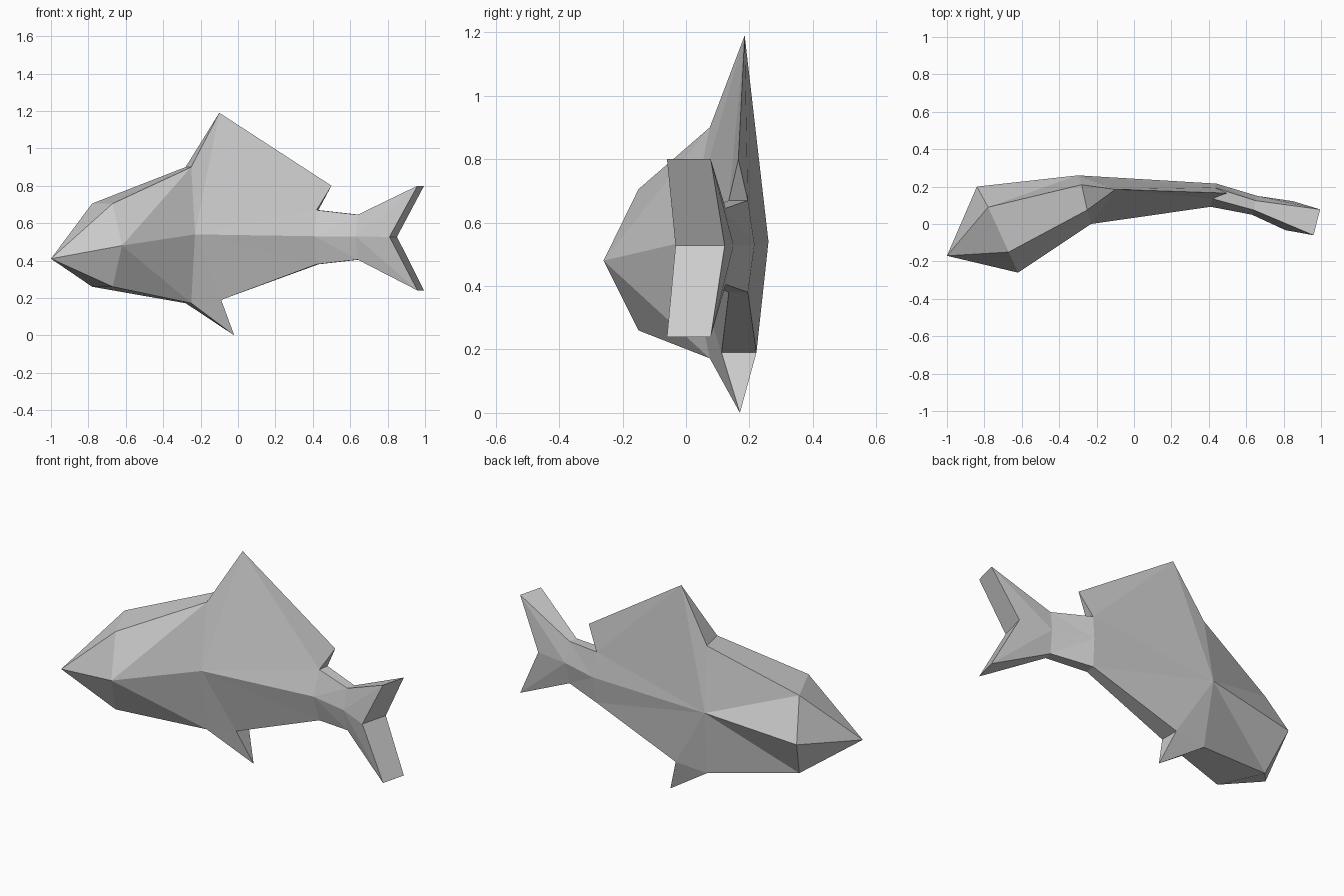
import bpy
import bmesh

cube = bpy.data.objects.get("Cube")
if cube:
    bpy.data.objects.remove(cube, do_unlink=True)

grey = bpy.data.materials.new("plain_grey")
grey.use_nodes = True
colour = (0.6, 0.6, 0.6, 1.0)
grey.diffuse_color = colour
grey.node_tree.nodes["Principled BSDF"].inputs["Base Color"].default_value = colour

bm = bmesh.new()


def point(x, y, z):
    return bm.verts.new((x, y, z))


def face(*verts):
    return bm.faces.new(verts)


def section(front_edge, front_mid, back_edge, back_mid, mid_z, top, bottom):
    """Six-sided cross-section: upper, middle and lower point on each flank."""
    return [
        [point(*front_edge, top), point(*front_mid, mid_z), point(*front_edge, bottom)],
        [point(*back_edge, top), point(*back_mid, mid_z), point(*back_edge, bottom)],
    ]


# Cross-sections from head to tail, following the sideways bend
cheek = section((-0.67, -0.15), (-0.62, -0.26), (-0.78, 0.09), (-0.84, 0.20), 0.48, 0.705, 0.26)
belly = section((-0.25, 0.075), (-0.23, 0.0), (-0.28, 0.21), (-0.30, 0.26), 0.54, 0.90, 0.172)
waist = section((0.42, 0.135), (0.41, 0.092), (0.43, 0.195), (0.44, 0.216), 0.53, 0.67, 0.38)
stalk = section((0.64, 0.075), (0.63, 0.05), (0.65, 0.125), (0.66, 0.15), 0.528, 0.645, 0.405)
tail = section((0.96, -0.06), (0.81, -0.033), (0.995, 0.078), (0.85, 0.122), 0.527, 0.80, 0.24)

# Snout
nose = point(-1.0, -0.17, 0.41)
for side in cheek:
    face(nose, side[0], side[1])
    face(nose, side[1], side[2])
for level in (0, 2):
    face(nose, cheek[0][level], cheek[1][level])

# Head: the flank diagonals differ on the outer and inner side of the bend
for a, b, outer in zip(cheek, belly, (True, False)):
    for level in (0, 2):
        if outer:
            face(a[1], a[level], b[level])
            face(a[1], b[level], b[1])
        else:
            face(a[level], b[level], b[1])
            face(a[level], b[1], a[1])

# Tail stalk and forked tail flanks
for start, end in ((waist, stalk), (stalk, tail)):
    for a, b in zip(start, end):
        for level in (0, 2):
            face(a[1], a[level], b[level])
            face(a[1], b[level], b[1])

# Back and belly strips
for start, end in ((cheek, belly), (waist, stalk), (stalk, tail)):
    for level in (0, 2):
        face(start[0][level], start[1][level], end[1][level], end[0][level])

# Fork end of the tail
for level in (0, 2):
    face(tail[0][level], tail[1][level], tail[1][1], tail[0][1])

# Dorsal and belly fins grow out of the trunk flanks
peak = point(-0.10, 0.185, 1.19)
trailing = point(0.50, 0.165, 0.80)
fin_tip = point(-0.02, 0.17, 0.0)
heels = [point(-0.09, 0.112, 0.19), point(-0.09, 0.222, 0.19)]

for a, b, heel in zip(belly, waist, heels):
    face(a[1], a[0], peak)
    face(a[1], peak, b[0])
    face(a[1], b[0], b[1])
    face(peak, trailing, b[0])
    face(a[1], a[2], heel)
    face(a[1], heel, b[2])
    face(a[1], b[2], b[1])
    face(a[2], heel, fin_tip)

# Leading and trailing faces of both fins, and the underside behind them
face(belly[0][0], belly[1][0], peak)
face(waist[0][0], waist[1][0], trailing)
face(belly[0][2], belly[1][2], fin_tip)
face(heels[0], heels[1], fin_tip)
face(heels[0], heels[1], waist[1][2], waist[0][2])

bmesh.ops.recalc_face_normals(bm, faces=bm.faces)
mesh = bpy.data.meshes.new("fish")
bm.to_mesh(mesh)
bm.free()
mesh.materials.append(grey)
fish = bpy.data.objects.new("fish", mesh)
bpy.context.collection.objects.link(fish)
